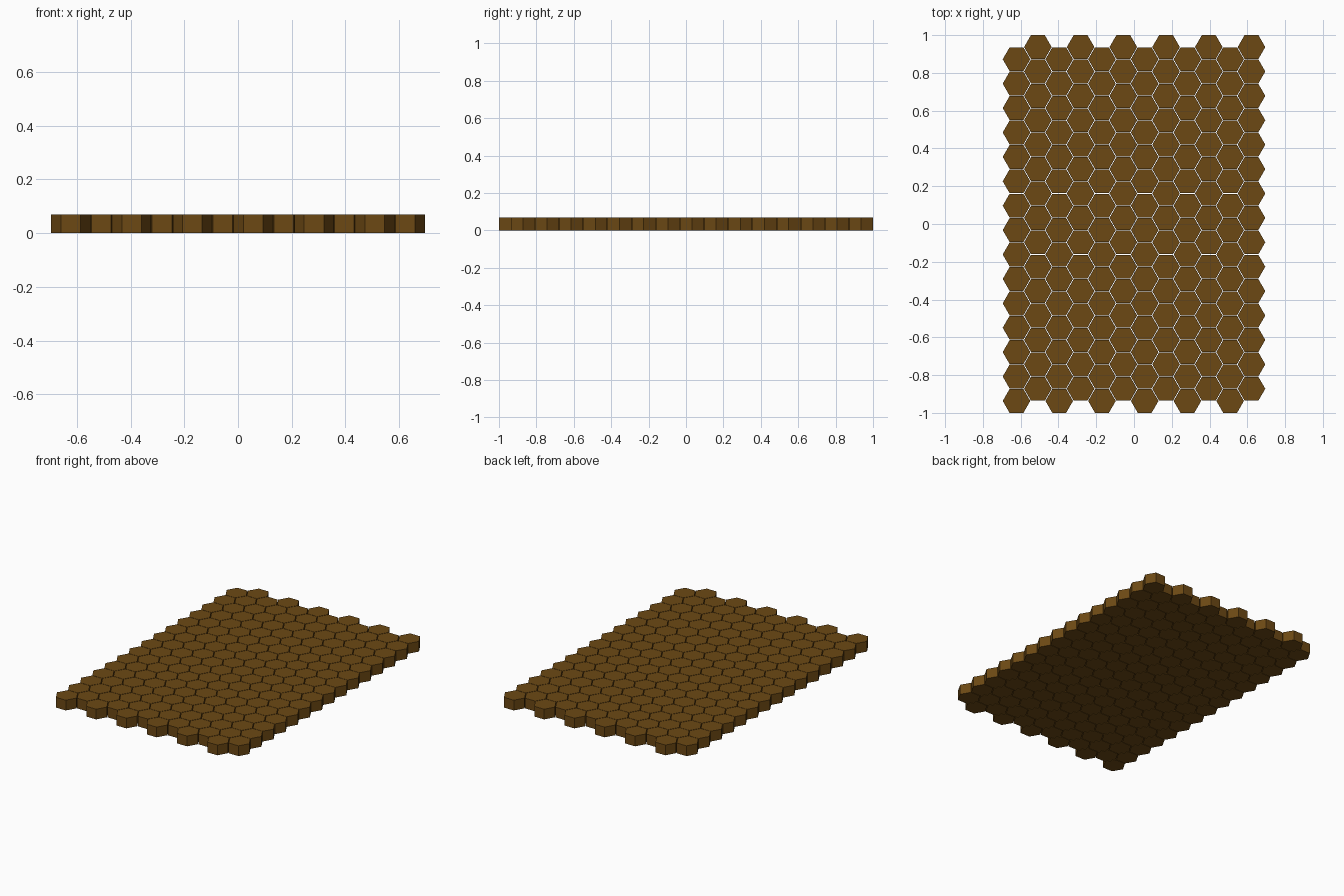
import bpy, math

if "Cube" in bpy.data.objects:
    bpy.data.objects.remove(bpy.data.objects["Cube"])

RADIUS = 0.073      # hexagon corner radius
HEIGHT = 0.069      # tile thickness
COLS, ROWS = 12, 15
COL_STEP = 0.1131
FLAT = RADIUS * math.sqrt(3)                 # hexagon size across flats
ROW_STEP = (2.0 - FLAT) / (ROWS - 0.5)       # leaves a hairline gap

wood = bpy.data.materials.new("brown_wood")
wood.diffuse_color = (0.15, 0.066, 0.007, 1)
wood.use_nodes = True
wood.node_tree.nodes["Principled BSDF"].inputs["Base Color"].default_value = wood.diffuse_color

# One shared hexagonal prism, corners pointing along x
corners = [(RADIUS * math.cos(math.radians(60 * i)),
            RADIUS * math.sin(math.radians(60 * i))) for i in range(6)]
verts = [(x, y, z) for z in (0, HEIGHT) for x, y in corners]
faces = [tuple(range(5, -1, -1)), tuple(range(6, 12))]
faces += [(i, (i + 1) % 6, (i + 1) % 6 + 6, i + 6) for i in range(6)]
tile = bpy.data.meshes.new("hex_tile")
tile.from_pydata(verts, [], faces)
tile.materials.append(wood)

# Columns of tiles, every other one shifted up by half a tile
for c in range(COLS):
    col = bpy.data.objects.new(f"tile_column_{c + 1}", tile)
    bpy.context.collection.objects.link(col)
    y = -1 + FLAT / 2 + (c % 2) * ROW_STEP / 2
    col.location = ((c - (COLS - 1) / 2) * COL_STEP, y, 0)
    arr = col.modifiers.new("rows", 'ARRAY')
    arr.count = ROWS
    arr.use_relative_offset = False
    arr.use_constant_offset = True
    arr.constant_offset_displace = (0, ROW_STEP, 0)
